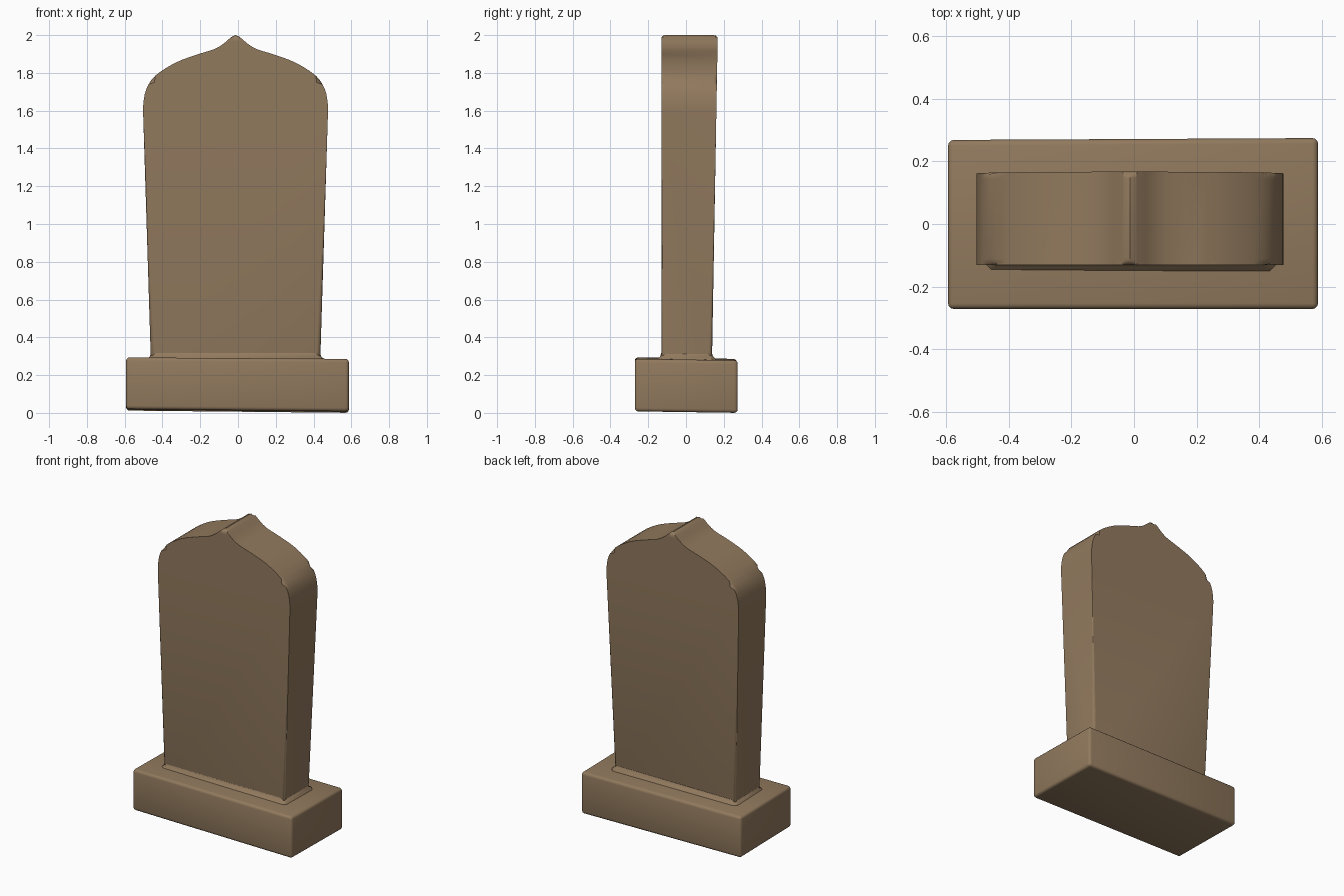
import bpy, bmesh

if "Cube" in bpy.data.objects:
    bpy.data.objects.remove(bpy.data.objects["Cube"])

stone = bpy.data.materials.new("brown stone")
stone.diffuse_color = (0.285, 0.193, 0.111, 1)
stone.use_nodes = True
stone.node_tree.nodes["Principled BSDF"].inputs["Base Color"].default_value = stone.diffuse_color


def finish(name, bm):
    bmesh.ops.recalc_face_normals(bm, faces=bm.faces[:])
    me = bpy.data.meshes.new(name)
    bm.to_mesh(me)
    bm.free()
    me.materials.append(stone)
    ob = bpy.data.objects.new(name, me)
    bpy.context.collection.objects.link(ob)
    bpy.ops.object.select_all(action='DESELECT')
    ob.select_set(True)
    bpy.context.view_layer.objects.active = ob
    bpy.ops.object.shade_smooth_by_angle(angle=0.7)
    return ob


def catmull(p, n):
    """Smooth open curve through the points."""
    p = [p[0]] + p + [p[-1]]
    out = []
    for a, b, c, d in zip(p, p[1:], p[2:], p[3:]):
        for i in range(n):
            t = i / n
            out.append(tuple(0.5 * (2 * b[k] + (c[k] - a[k]) * t
                       + (2 * a[k] - 5 * b[k] + 4 * c[k] - d[k]) * t * t
                       + (3 * b[k] - a[k] - 3 * c[k] + d[k]) * t ** 3) for k in (0, 1)))
    return out + [p[-1]]


# plinth: slightly uneven rounded block
bm = bmesh.new()
bmesh.ops.create_cube(bm, size=2)
for v in bm.verts:
    x, y, top = v.co.x, v.co.y, v.co.z > 0
    v.co.x = 0.59 * x - 0.003
    v.co.y = 0.271 * y + (0.003 * x if y > 0 else 0)
    v.co.z = (0.286 - 0.004 * x - 0.004 * y) if top else (0.01 - 0.006 * x - 0.004 * y)
bmesh.ops.bevel(bm, geom=bm.edges[:], offset=0.018, segments=3, profile=0.5, affect='EDGES')
finish("plinth", bm)

# headstone slab: mirrored half profile with shoulders and ogee point
CX = -0.013
shoulder = [(0.489, 1.58), (0.488, 1.64), (0.472, 1.715), (0.425, 1.785), (0.32, 1.853),
            (0.21, 1.895), (0.115, 1.925), (0.07, 1.95), (0.04, 1.975), (0.018, 1.993)]
half = [(0.446, 0.2)] + catmull(shoulder, 3)
profile = half + [(0, 2.0)] + [(-x, z) for x, z in reversed(half)]


def back_y(z):
    return 0.138 + 0.030 * (z - 0.3) / 1.7


bm = bmesh.new()
front = [bm.verts.new((x + CX, -0.131, z)) for x, z in profile]
back = [bm.verts.new((x + CX, back_y(z), z)) for x, z in profile]
rims = [bm.faces.new(front), bm.faces.new(list(reversed(back)))]
n = len(profile)
for i in range(n):
    j = (i + 1) % n
    bm.faces.new((front[j], front[i], back[i], back[j]))
edges = list({e for f in rims for e in f.edges})
bmesh.ops.bevel(bm, geom=edges, offset=0.021, segments=3, profile=0.5,
                affect='EDGES', clamp_overlap=False)
finish("headstone_slab", bm)

# mortar fillet where the slab meets the plinth
bm = bmesh.new()
rings = []
for grow, z in ((0.022, 0.27), (0.018, 0.288), (0.006, 0.298), (-0.003, 0.325)):
    hx, y0, y1, c = 0.448 + grow, -0.131 - grow, 0.138 + grow, 0.02
    pts = [(-hx + c, y0), (hx - c, y0), (hx, y0 + c), (hx, y1 - c),
           (hx - c, y1), (-hx + c, y1), (-hx, y1 - c), (-hx, y0 + c)]
    rings.append([bm.verts.new((x + CX, y, z)) for x, y in pts])
for a, b in zip(rings, rings[1:]):
    for i in range(8):
        j = (i + 1) % 8
        bm.faces.new((a[i], a[j], b[j], b[i]))
bm.faces.new(rings[0])
bm.faces.new(rings[-1])
finish("mortar_fillet", bm)
